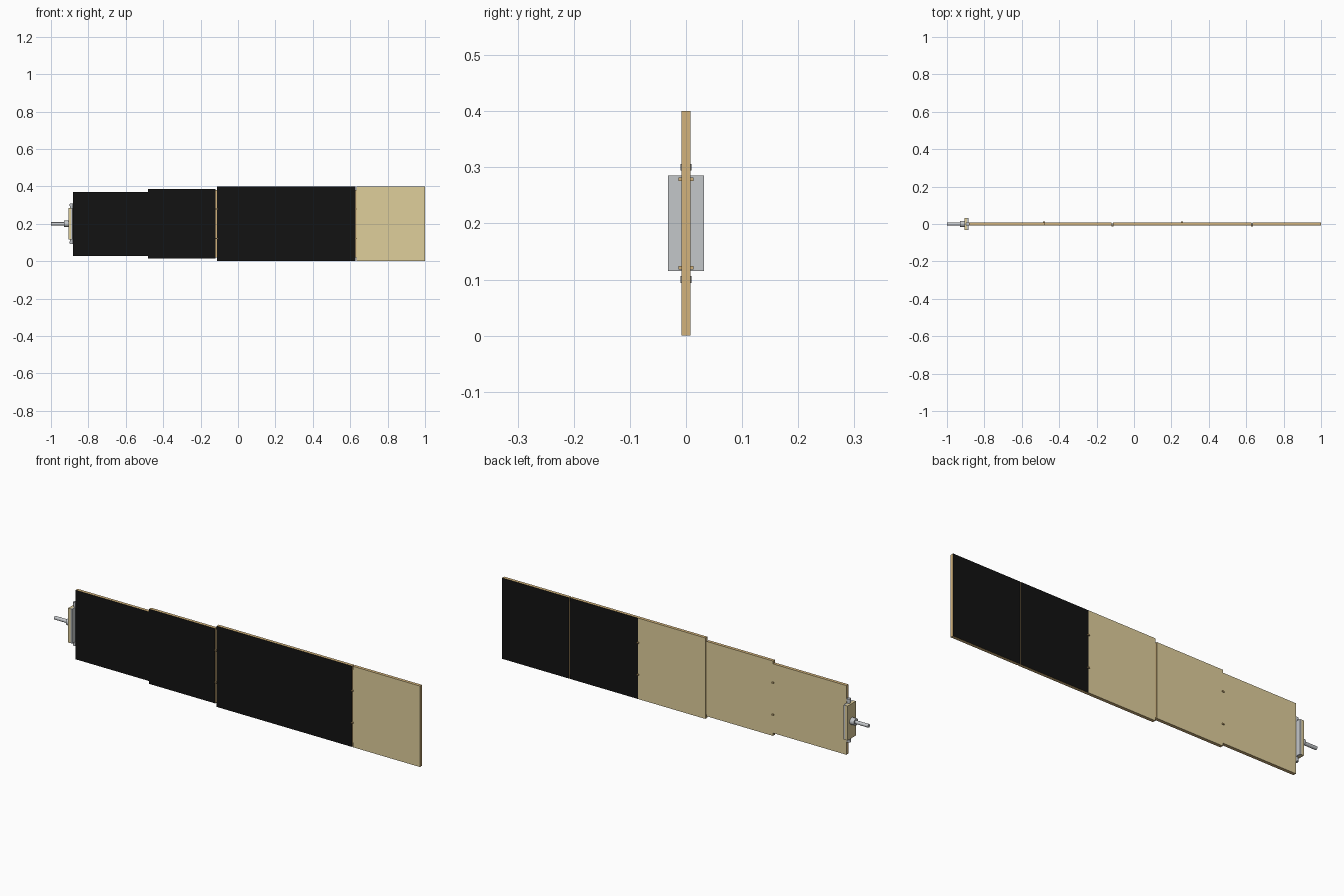
import bpy
from math import pi

if "Cube" in bpy.data.objects:
    bpy.data.objects.remove(bpy.data.objects["Cube"])


def mat(name, col):
    m = bpy.data.materials.new(name)
    m.diffuse_color = (*col, 1)
    m.use_nodes = True
    m.node_tree.nodes["Principled BSDF"].inputs["Base Color"].default_value = m.diffuse_color
    return m


FOIL = mat("foil", (0.74, 0.62, 0.33))
EDGE = mat("edge", (0.65, 0.45, 0.2))
CELL = mat("cell", (0.006, 0.006, 0.006))
GREY = mat("metal", (0.55, 0.57, 0.59))


def box(name, x, y, z, m):
    lo, hi = zip(x, y, z)
    bpy.ops.mesh.primitive_cube_add(size=1, location=[(a + b) / 2 for a, b in zip(lo, hi)])
    o = bpy.context.object
    o.name = name
    o.scale = [b - a for a, b in zip(lo, hi)]
    bpy.ops.object.transform_apply(location=False, rotation=False)
    o.data.materials.append(m)
    return o


def rod(name, loc, r, length, m, axis="z", verts=24):
    rot = (0, pi / 2, 0) if axis == "x" else (0, 0, 0)
    bpy.ops.mesh.primitive_cylinder_add(vertices=verts, radius=r, depth=length, location=loc, rotation=rot)
    o = bpy.context.object
    o.name = name
    o.data.materials.append(m)
    bpy.ops.object.shade_smooth_by_angle()
    return o


# Panels: x range, half height, front and back face materials
T = 0.008
panels = [
    (-0.882, -0.481, 0.171, CELL, FOIL),
    (-0.481, -0.119, 0.185, CELL, FOIL),
    (-0.111, 0.257, 0.2, CELL, FOIL),
    (0.257, 0.629, 0.2, CELL, CELL),
    (0.633, 1.0, 0.2, FOIL, CELL),
]
for i, (x0, x1, h, front, back) in enumerate(panels, 1):
    p = box(f"panel_{i}", (x0, x1), (-T, T), (0.2 - h, 0.2 + h), EDGE)
    p.data.materials.append(front)
    p.data.materials.append(back)
    for f in p.data.polygons:
        if abs(f.normal.y) > 0.5:
            f.material_index = 1 if f.normal.y < 0 else 2

# Hinges alternate between back and front
for i, (x, s) in enumerate([(-0.481, 1), (-0.115, -1), (0.257, 1), (0.631, -1)], 1):
    for z in (0.121, 0.279):
        box(f"hinge_{i}_knuckle", (x - 0.005, x + 0.005), sorted((s * 0.006, s * 0.013)),
            (z - 0.003, z + 0.003), EDGE)
    if s < 0:
        # Recessed strip between separated panels
        box(f"hinge_{i}_strip", (x - 0.005, x + 0.005), (-0.004, 0.004), (0.02, 0.38), EDGE)

# Root mount: foil block, metal plate, pivot pin
box("mount_block", (-0.906, -0.892), (-0.032, 0.032), (0.115, 0.285), FOIL)
box("mount_plate", (-0.892, -0.884), (-0.032, 0.032), (0.115, 0.285), GREY)
rod("pivot_pin", (-0.890, 0, 0.2), 0.008, 0.216, GREY)
for z in (0.1, 0.3):
    rod("pivot_cap", (-0.890, 0, z), 0.010, 0.012, GREY)

# Drive shaft
rod("shaft_collar", (-0.916, 0, 0.2), 0.017, 0.026, GREY, "x")
rod("shaft", (-0.95, 0, 0.2), 0.0085, 0.1, GREY, "x")
